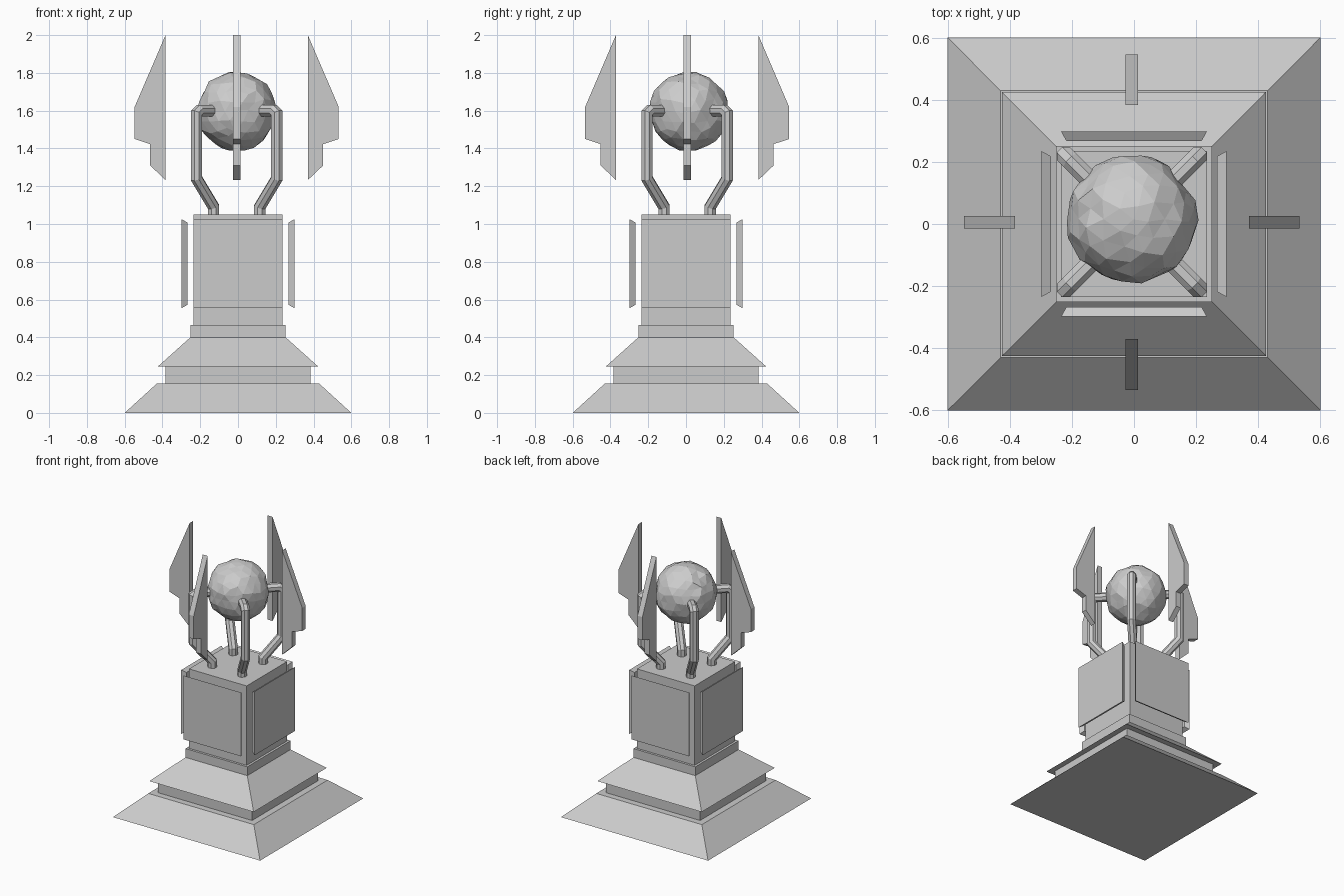
import bpy, bmesh, math, random
from mathutils import Vector, Matrix

cube = bpy.data.objects.get("Cube")
if cube:
    bpy.data.objects.remove(cube, do_unlink=True)

GREY = (0.6, 0.6, 0.6, 1)
stone = bpy.data.materials.new("plain grey")
stone.use_nodes = True
stone.diffuse_color = GREY
stone.node_tree.nodes["Principled BSDF"].inputs["Base Color"].default_value = GREY

# Shared centre of the parts above the pedestal
CROWN = Vector((-0.007, 0.006, 0))


def finish(name, bm):
    """Turn a bmesh into a flat shaded object."""
    bmesh.ops.recalc_face_normals(bm, faces=bm.faces)
    mesh = bpy.data.meshes.new(name)
    bm.to_mesh(mesh)
    bm.free()
    mesh.materials.append(stone)
    obj = bpy.data.objects.new(name, mesh)
    bpy.context.collection.objects.link(obj)
    return obj


def loft(name, rings):
    """Skin a list of equal-sized rings of points and cap both ends."""
    bm = bmesh.new()
    loops = [[bm.verts.new(p) for p in ring] for ring in rings]
    for low, high in zip(loops, loops[1:]):
        for i in range(len(low)):
            j = (i + 1) % len(low)
            bm.faces.new((low[i], low[j], high[j], high[i]))
    bm.faces.new(loops[0])
    bm.faces.new(loops[-1])
    return finish(name, bm)


def square(half, z):
    return [Vector((x * half, y * half, z))
            for x, y in ((-1, -1), (1, -1), (1, 1), (-1, 1))]


def around(obj, names, start, centre):
    """Share one mesh between four objects turned about the vertical axis."""
    for i, name in enumerate(names):
        part = obj if i == 0 else obj.copy()
        part.name = name
        part.matrix_world = (Matrix.Translation(centre)
                             @ Matrix.Rotation(start + i * math.pi / 2, 4, "Z"))
        if i:
            bpy.context.collection.objects.link(part)


SIDES = ("left", "back", "right", "front")
CORNERS = ("back_left", "back_right", "front_right", "front_left")

# Stepped pedestal
loft("pedestal", [square(h, z) for h, z in (
    (0.6, 0), (0.43, 0.155), (0.383, 0.155), (0.383, 0.245), (0.425, 0.245),
    (0.252, 0.4), (0.252, 0.465), (0.235, 0.465), (0.235, 1.05))])

# Floating side panels, narrower on the inner face
turn = Matrix.Translation((0, 0, 0.79)) @ Matrix.Rotation(math.pi / 2, 4, "Y")
panel = loft("panel", [[turn @ p for p in square(h, d)]
                       for h, d in ((0.218, 0.268), (0.235, 0.298))])
around(panel, [s + "_panel" for s in SIDES], 0, Vector())

# Upright fins
outline = ((0.377, 2), (0.54, 1.62), (0.54, 1.45), (0.458, 1.423),
           (0.458, 1.31), (0.377, 1.233))
fin = loft("fin", [[Vector((x, y, z)) for x, z in outline] for y in (-0.02, 0.02)])
around(fin, [s + "_fin" for s in SIDES], 0, CROWN)

# Bent eight-sided arms with mitred joints, set on the diagonals
path = [Vector((r * math.sqrt(2), 0, z)) for r, z in (
    (0.122, 1.04), (0.122, 1.09), (0.212, 1.24), (0.212, 1.585),
    (0.197, 1.6), (0.125, 1.6))]
across = Vector((0, 1, 0))
rings = []
for i, p in enumerate(path):
    before = (p - path[max(i - 1, 0)]).normalized()
    after = (path[min(i + 1, len(path) - 1)] - p).normalized()
    tangent = (before + after).normalized()
    mitre = 1 / tangent.dot(after if after.length else before)
    normal = tangent.cross(across) * mitre
    angles = [(k + 0.5) * math.pi / 4 for k in range(8)]
    rings.append([p + 0.032 * (math.cos(a) * normal + math.sin(a) * across)
                  for a in angles])
arm = loft("arm", rings)
around(arm, [c + "_arm" for c in CORNERS], math.pi / 4, CROWN)

# Rough faceted ball
random.seed(4)
bm = bmesh.new()
bmesh.ops.create_icosphere(bm, subdivisions=3, radius=0.208)
for v in bm.verts:
    v.co += Vector([random.uniform(-0.008, 0.008) for _ in range(3)])
ball = finish("ball", bm)
ball.location = (-0.008, 0.014, 1.597)
